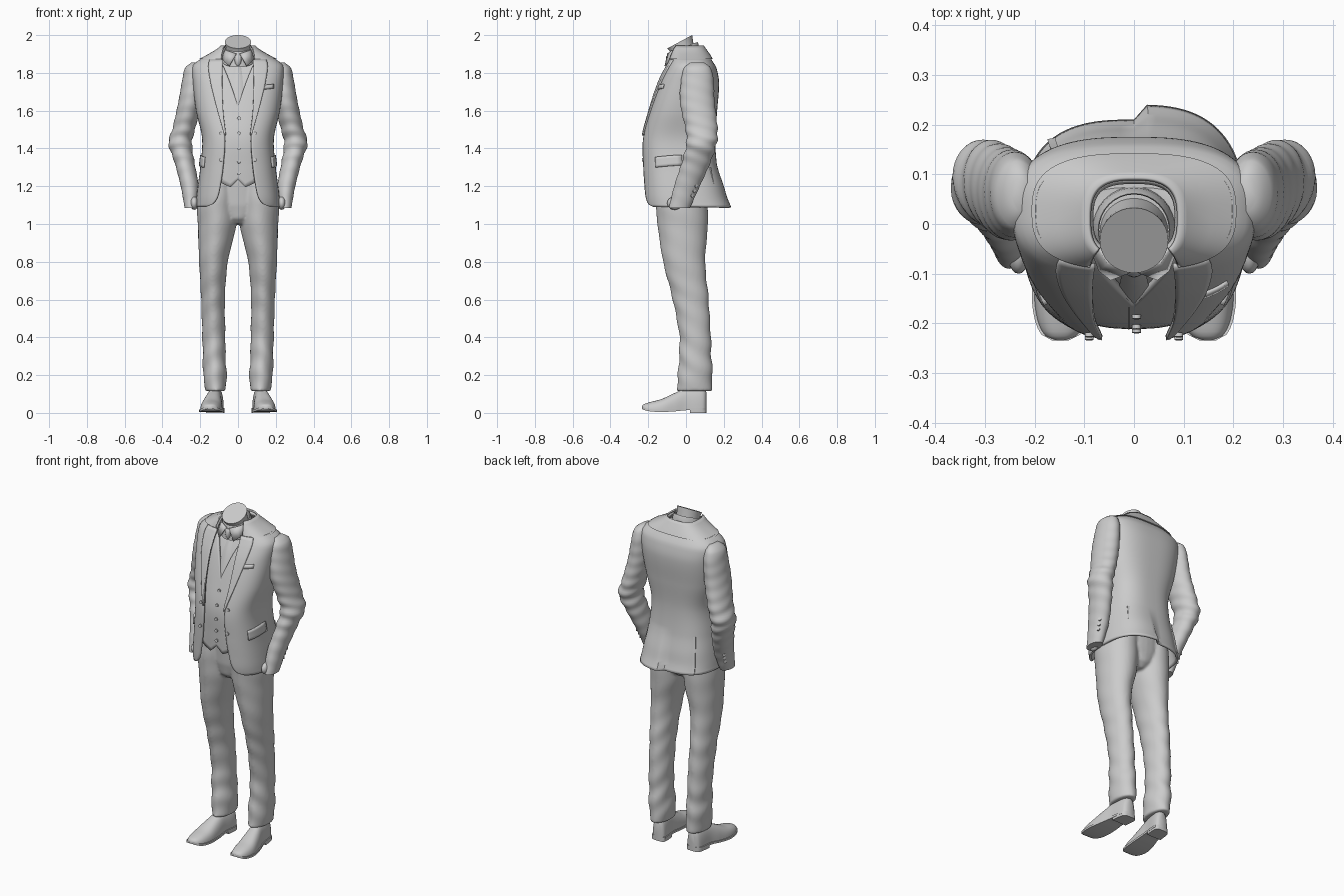
import bpy, math
from math import sin, cos, pi
from mathutils import Vector

cube = bpy.data.objects.get("Cube")
if cube:
    bpy.data.objects.remove(cube)

cloth = bpy.data.materials.new("light_grey")
cloth.use_nodes = True
GREY = (0.6, 0.6, 0.6, 1)
cloth.diffuse_color = GREY
cloth.node_tree.nodes["Principled BSDF"].inputs["Base Color"].default_value = GREY


def finish(obj, angle=40):
    obj.data.materials.clear()
    obj.data.materials.append(cloth)
    bpy.ops.object.select_all(action='DESELECT')
    obj.select_set(True)
    bpy.context.view_layer.objects.active = obj
    bpy.ops.object.shade_smooth_by_angle(angle=math.radians(angle))
    return obj


def loft(name, rings, closed=True, caps=True, thick=0, angle=40):
    """Skin a list of equally long point rows."""
    n = len(rings[0])
    faces = []
    for i in range(len(rings) - 1):
        for j in range(n if closed else n - 1):
            k = (j + 1) % n
            faces.append((i * n + j, i * n + k, (i + 1) * n + k, (i + 1) * n + j))
    if closed and caps:
        faces += [tuple(reversed(range(n))), tuple(range(len(rings) * n - n, len(rings) * n))]
    mesh = bpy.data.meshes.new(name)
    mesh.from_pydata([p for r in rings for p in r], [], faces)
    obj = bpy.data.objects.new(name, mesh)
    bpy.context.collection.objects.link(obj)
    if thick:
        mod = obj.modifiers.new("thickness", 'SOLIDIFY')
        mod.thickness, mod.offset = thick, -1
    return finish(obj, angle)


def keyed(keys, s):
    """Smoothly interpolate rows (s, a, b, ...) sorted by s."""
    s = min(max(s, keys[0][0]), keys[-1][0])
    i = max(k for k in range(len(keys) - 1) if keys[k][0] <= s)
    a, b = keys[i], keys[i + 1]
    h = b[0] - a[0]
    u = (s - a[0]) / h
    before, after = keys[max(i - 1, 0)], keys[min(i + 2, len(keys) - 1)]
    out = []
    for c in range(1, len(a)):
        m0 = (b[c] - before[c]) / (b[0] - before[0]) * h
        m1 = (after[c] - a[c]) / (after[0] - a[0]) * h
        out.append((2*u**3 - 3*u*u + 1) * a[c] + (u**3 - 2*u*u + u) * m0
                   + (3*u*u - 2*u**3) * b[c] + (u**3 - u*u) * m1)
    return out


def span(a, b, n):
    return [a + (b - a) * i / (n - 1) for i in range(n)]


def power(v, p):
    return math.copysign(abs(v) ** p, v)


# Jacket shape by height: half width, front y, back y, front edge x
JACKET = [(1.09, .225, -.215, .21, .17), (1.105, .223, -.22, .205, .135), (1.14, .22, -.225, .195, .11),
          (1.2, .213, -.228, .185, .095), (1.3, .2, -.232, .165, .08), (1.45, .19, -.232, .155, .07),
          (1.6, .222, -.195, .165, .085), (1.75, .24, -.145, .175, .09), (1.83, .243, -.105, .16, .088),
          (1.855, .225, -.09, .145, .086), (1.88, .185, -.08, .128, .084), (1.905, .135, -.075, .112, .08),
          (1.935, .088, -.07, .09, .07)]
P = .72


def body(t, z, off=0.0):
    w, yf, yb, _ = keyed(JACKET, z)
    return Vector(((w + off) * power(sin(t), P),
                   (yf + yb) / 2 - ((yb - yf) / 2 + off) * power(cos(t), P), z))


def angle_at(x, z, off=0.0):
    w = keyed(JACKET, z)[0] + off
    return math.copysign(math.asin(min(abs(x) / w, 1) ** (1 / P)), x)


def front(x, z, off=0.0):
    return body(angle_at(x, z, off), z, off)


def jacket_ring(z, off=0.0, tail=True):
    t0 = angle_at(keyed(JACKET, z)[3], z)
    row = []
    for t in span(t0, 2 * pi - t0, 97):
        p = body(t, z, off)
        # the left tail overlaps the right one at the back vent
        if tail and pi / 2 < t < pi - .02 and z < 1.32:
            p.y += .03 * (1.32 - z) / .23 * abs(cos(t))
        row.append(p)
    return row


loft("jacket_body", [jacket_ring(z) for z in span(1.09, 1.935, 64)], closed=False, thick=.012)
loft("jacket_collar", [jacket_ring(z, o) for z, o in
                       ((1.872, .001), (1.874, .01), (1.9, .011), (1.93, .011), (1.945, .004))],
     closed=False, thick=.008)

# Lapels: outer edge runs from the notch to the top button
LAPEL = [(1.47, .072), (1.55, .095), (1.65, .122), (1.75, .146), (1.84, .158), (1.872, .15)]
for side, label in ((1, "left"), (-1, "right")):
    rows = []
    for z in span(1.47, 1.872, 24):
        inner, outer = keyed(JACKET, z)[3] - .006, keyed(LAPEL, z)[0]
        rows.append([front(side * x, z, .008) for x in span(inner, max(outer, inner + .004), 8)])
    loft(label + "_lapel", rows, closed=False, thick=.01 * side)
    # Side pocket flap and its welt
    loft(label + "_pocket_flap", [[body(side * t, z + .02 * (t - 1.3), .008) for t in span(1.03, 1.6, 12)]
                                  for z in span(1.305, 1.36, 5)], closed=False, thick=.01 * side)
    # Jacket darts beside the tails
    loft(label + "_tail_seam", [[body(side * t, z, o) for t, o in ((2.38, 0), (2.4, .007), (2.48, .001))]
                                for z in span(1.1, 1.3, 8)], closed=False)
loft("breast_pocket", [[front(x, z + .1 * x, .007) for x in span(.13, .19, 6)] for z in (1.7, 1.722)],
     closed=False, thick=.008)


# Shirt body fills the jacket down to the waist
loft("shirt_body", [[body(t, z, -.042) for t in span(0, 2 * pi, 65)[:-1]] for z in span(1.24, 1.9, 30)])

# Waistcoat front with deep neckline and two points
rows = []
for x in span(-.125, .125, 51):
    a = abs(x)
    low = 1.235 - a if a < .04 else 1.195 + .45 * (a - .04)
    high = min(1.62 + 3.4 * a - 8 * a * a, 1.88)
    rows.append([front(x, z, -.024) for z in span(low, high, 24)])
loft("waistcoat", rows, closed=False, thick=-.016)
loft("waistcoat_placket", [[front(x, z, -.0225) for z in span(1.235, 1.62, 16)] for x in (-.012, -.009)],
     closed=False)

# Tie blade and knot
loft("tie", [[front(x * keyed([(1.58, .034), (1.7, .03), (1.8, .021), (1.85, .013)], z)[0], z, d)
              for x, d in ((-1, -.036), (-.5, -.031), (0, -.029), (.5, -.031), (1, -.036))]
             for z in span(1.58, 1.85, 14)], closed=False)


def oval(cx, cy, z, rx, ry, n=32, bump=None):
    row = []
    for t in span(0, 2 * pi, n + 1)[:-1]:
        k = 1 + (bump(t, z) if bump else 0)
        row.append(Vector((cx + rx * k * cos(t), cy + ry * k * sin(t), z)))
    return row


loft("tie_knot", [oval(0, y, z, rx, .018, 16) for z, rx, y in
                  ((1.838, .012, -.082), (1.85, .016, -.09), (1.885, .024, -.088), (1.895, .018, -.08))])


# Neck with a slanted cut, wrapped by the shirt collar
def slant(row, amount, y0):
    return [Vector((p.x, p.y, p.z + amount * (p.y - y0))) for p in row]


loft("neck", [slant(oval(0, y, z, r, r * .95), k, y) for z, r, y, k in
              ((1.84, .075, -.01, 0), (1.9, .068, -.015, .2), (1.935, .064, -.022, .4), (1.965, .069, -.033, .54))])
loft("shirt_collar", [slant(oval(0, -.012, z, r, r * 1.02), .35, 0) for z, r in
                      ((1.865, .086), (1.9, .083), (1.935, .075), (1.942, .072), (1.935, .07))], caps=False)
for s, label in ((1, "left"), (-1, "right")):
    leaf = [[Vector((s * .008, -.094, 1.9)), Vector((s * .05, -.076, 1.915)), Vector((s * .078, -.03, 1.925))],
            [Vector((s * .045, -.108, 1.835)), Vector((s * .068, -.09, 1.855)), Vector((s * .088, -.035, 1.88))]]
    loft(label + "_collar_leaf", leaf, closed=False, thick=.006 * s)


# Sleeves and hands: height, centre x, centre y, half width, half depth
SLEEVE = [(1.085, .25, -.035, .033, .055), (1.2, .256, .005, .047, .068), (1.33, .284, .055, .053, .076),
          (1.43, .306, .083, .062, .08), (1.5, .288, .082, .06, .085), (1.65, .253, .06, .062, .092),
          (1.78, .238, .06, .054, .083), (1.83, .235, .06, .043, .068), (1.855, .228, .06, .018, .035)]


def sleeve_fold(t, z):
    strength = .045 * math.exp(-((z - 1.42) / .1) ** 2) + .012
    return strength * sin(95 * z + 2.5 * sin(t))


LEG = [(.115, .119, .045, .053, .093), (.2, .122, .05, .062, .09), (.3, .126, .05, .06, .085),
       (.4, .128, .05, .061, .082), (.6, .132, .026, .063, .094), (.8, .13, -.008, .076, .11),
       (.98, .112, -.015, .1, .13), (1.1, .11, -.02, .106, .136), (1.22, .1, -.02, .1, .135)]


def trouser_fold(t, z):
    strength = .04 * math.exp(-((z - .27) / .14) ** 2) + .018 * math.exp(-((z - .6) / .15) ** 2) + .006
    return strength * sin(48 * z + 3 * sin(t + .6)) + .03 * max(0, -sin(t)) ** 12


# Shoe: y, half width, height, centre x, underside
SHOE = [(-.234, .012, .035, .148, .022), (-.225, .032, .045, .147, .016), (-.19, .05, .057, .145, .008),
        (-.13, .058, .073, .142, .005), (-.06, .052, .105, .134, .008), (0, .043, .13, .126, .014),
        (.07, .042, .135, .118, .014), (.1, .035, .125, .115, .014), (.108, .02, .11, .114, .016)]


def slab(name, s, y0, y1, low, high, grow):
    rows = []
    for y in span(y0, y1, 30):
        w, _, cx, under = keyed(SHOE, y)
        rows.append([Vector((s * (cx + k * (w + grow)), y, z)) for k, z in
                     ((-1, under * low), (1, under * low), (1, under + high), (-1, under + high))])
    loft(name, rows)


def button(name, p, direction=(0, -1, .1)):
    bpy.ops.mesh.primitive_cylinder_add(vertices=16, radius=.009, depth=.008, location=p,
                                        rotation=Vector(direction).to_track_quat('Z', 'Y').to_euler())
    bpy.context.object.name = name
    finish(bpy.context.object)


for s, label in ((1, "left"), (-1, "right")):
    def flip(row):
        return [Vector((s * p.x, p.y, p.z)) for p in row]

    loft(label + "_sleeve", [flip(oval(cx, cy, z, rx, ry, 40, sleeve_fold)) for z in span(1.085, 1.855, 70)
                             for cx, cy, rx, ry in [keyed(SLEEVE, z)]], angle=60)
    bpy.ops.mesh.primitive_uv_sphere_add(segments=20, ring_count=12, radius=1, location=(s * .232, -.06, 1.11))
    hand = bpy.context.object
    hand.name, hand.scale = label + "_hand", (.022, .04, .035)
    finish(hand)

    # Shoe upper, sole, heel and laces
    rows = []
    for y in span(-.234, .108, 40):
        w, h, cx, under = keyed(SHOE, y)
        rows.append([Vector((s * (cx + w * power(cos(t), .8)), y,
                             under + (h - under) * max(0, sin(t)) ** .75)) for t in span(0, pi, 21)])
    loft(label + "_shoe", rows, angle=60)
    slab(label + "_sole", s, -.234, .108, 1, .012, .005)
    slab(label + "_heel", s, .02, .108, 0, .002, .004)
    for y in (-.08, -.055, -.03):
        w, h, cx, _ = keyed(SHOE, y)
        loft(label + "_lace", [oval(s * (cx + k * .022), y, h - .003 - .007 * k * k, .003, .006, 8)
                               for k in span(-1, 1, 5)])

    # Buttons
    for z in (1.34, 1.48):
        button(label + "_jacket_button", front(s * .09, z, .004))
    for z in (1.15, 1.175, 1.2):
        cx, cy, rx, ry = keyed(SLEEVE, z)
        button(label + "_cuff_button", (s * (cx + rx * .7), cy + ry * .72, z), (s, .7, 0))
for z in (1.27, 1.33, 1.4, 1.48, 1.56):
    button("waistcoat_button", front(.005, z, -.02))

# Trousers: two legs and a seat fused into one cloth surface
parts = []
for s in (1, -1):
    rows = [[Vector((s * p.x, p.y, z)) for p in oval(cx, cy, z, rx, ry, 48, trouser_fold)]
            for z in span(.115, 1.22, 100) for cx, cy, rx, ry in [keyed(LEG, z)]]
    parts.append(loft("trousers", rows if s > 0 else [r[::-1] for r in rows]))
parts.append(loft("seat", [oval(0, -.015, z, rx, ry) for z, rx, ry in
                           ((1.0, .05, .08), (1.03, .1, .11), (1.1, .19, .125), (1.24, .19, .135))]))
for part in parts:
    part.select_set(True)
bpy.context.view_layer.objects.active = parts[0]
bpy.ops.object.join()
fuse = parts[0].modifiers.new("fuse", 'REMESH')
fuse.mode, fuse.voxel_size, fuse.use_smooth_shade = 'VOXEL', .008, True
soften = parts[0].modifiers.new("soften", 'SMOOTH')
soften.iterations, soften.factor = 4, .5
